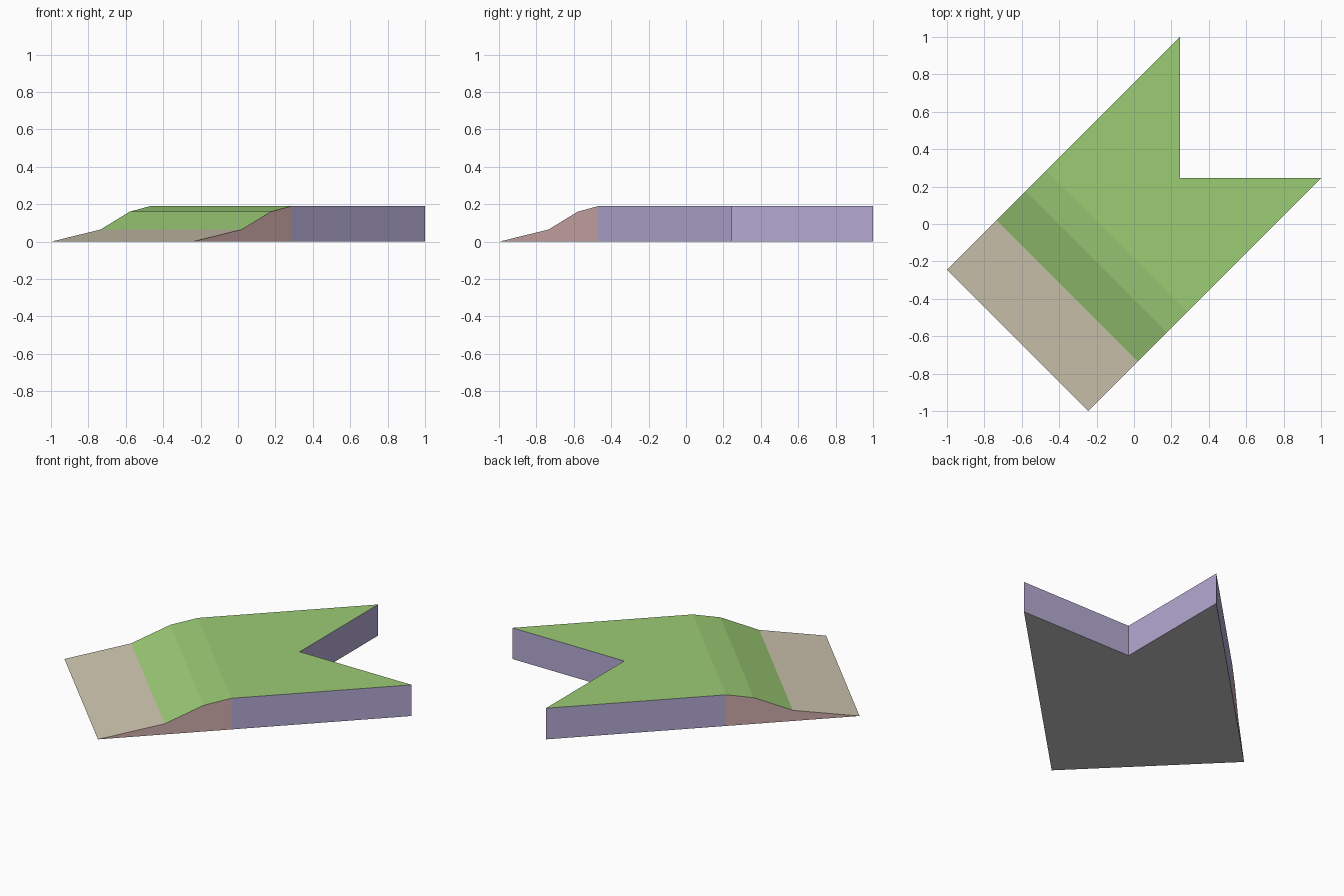
import bpy
import bmesh

cube = bpy.data.objects.get("Cube")
if cube:
    bpy.data.objects.remove(cube, do_unlink=True)


def linear(c):
    c /= 255
    return c / 12.92 if c <= 0.04045 else ((c + 0.055) / 1.055) ** 2.4


def make_material(name, rgb):
    colour = [linear(c) for c in rgb] + [1]
    mat = bpy.data.materials.new(name)
    mat.use_nodes = True
    mat.diffuse_color = colour
    bsdf = next(n for n in mat.node_tree.nodes if n.type == 'BSDF_PRINCIPLED')
    bsdf.inputs["Base Color"].default_value = colour
    return mat


materials = [
    make_material("beige_lip", (207, 198, 176)),
    make_material("green_top", (156, 204, 117)),
    make_material("lilac_wall", (181, 170, 211)),
    make_material("pink_ramp_side", (210, 172, 172)),
    make_material("grey_underside", (195, 195, 195)),
]
BEIGE, GREEN, LILAC, PINK, GREY = range(len(materials))

# Plan layout: the front lip runs diagonally, the slab extends along (1, 1)
LIP = (-1.0, -0.245)
WIDTH = 0.755
BACK, NOTCH = 1.245, 0.8675
HEIGHT = 0.19
RAMP_END = 0.53

bm = bmesh.new()


def ring(across, back):
    """Closed side profile at a fraction of the way across the slab."""
    profile = [(0, 0), (0.265, 0.065), (0.42, 0.16), (RAMP_END, HEIGHT),
               (back, HEIGHT), (back, 0), (RAMP_END, 0)]
    return [bm.verts.new((LIP[0] + d + across * WIDTH,
                          LIP[1] + d - across * WIDTH, z)) for d, z in profile]


def add_face(verts, material):
    bm.faces.new(verts).material_index = material


rings = [ring(0, BACK), ring(0.5, NOTCH), ring(1, BACK)]

# Lip, slopes, flat top, notched back walls and underside
strip_materials = [BEIGE, GREEN, GREEN, GREEN, LILAC, GREY, GREY]
for a, b in zip(rings, rings[1:]):
    for i, material in enumerate(strip_materials):
        j = (i + 1) % len(a)
        add_face((a[i], a[j], b[j], b[i]), material)

# Side walls: ramp part and straight part
for r in (rings[0], rings[-1]):
    add_face([r[i] for i in (0, 1, 2, 3, 6)], PINK)
    add_face(r[3:7], LILAC)

bmesh.ops.recalc_face_normals(bm, faces=bm.faces[:])
mesh = bpy.data.meshes.new("notched_ramp")
bm.to_mesh(mesh)
bm.free()
for mat in materials:
    mesh.materials.append(mat)
slab = bpy.data.objects.new("notched_ramp", mesh)
bpy.context.collection.objects.link(slab)
